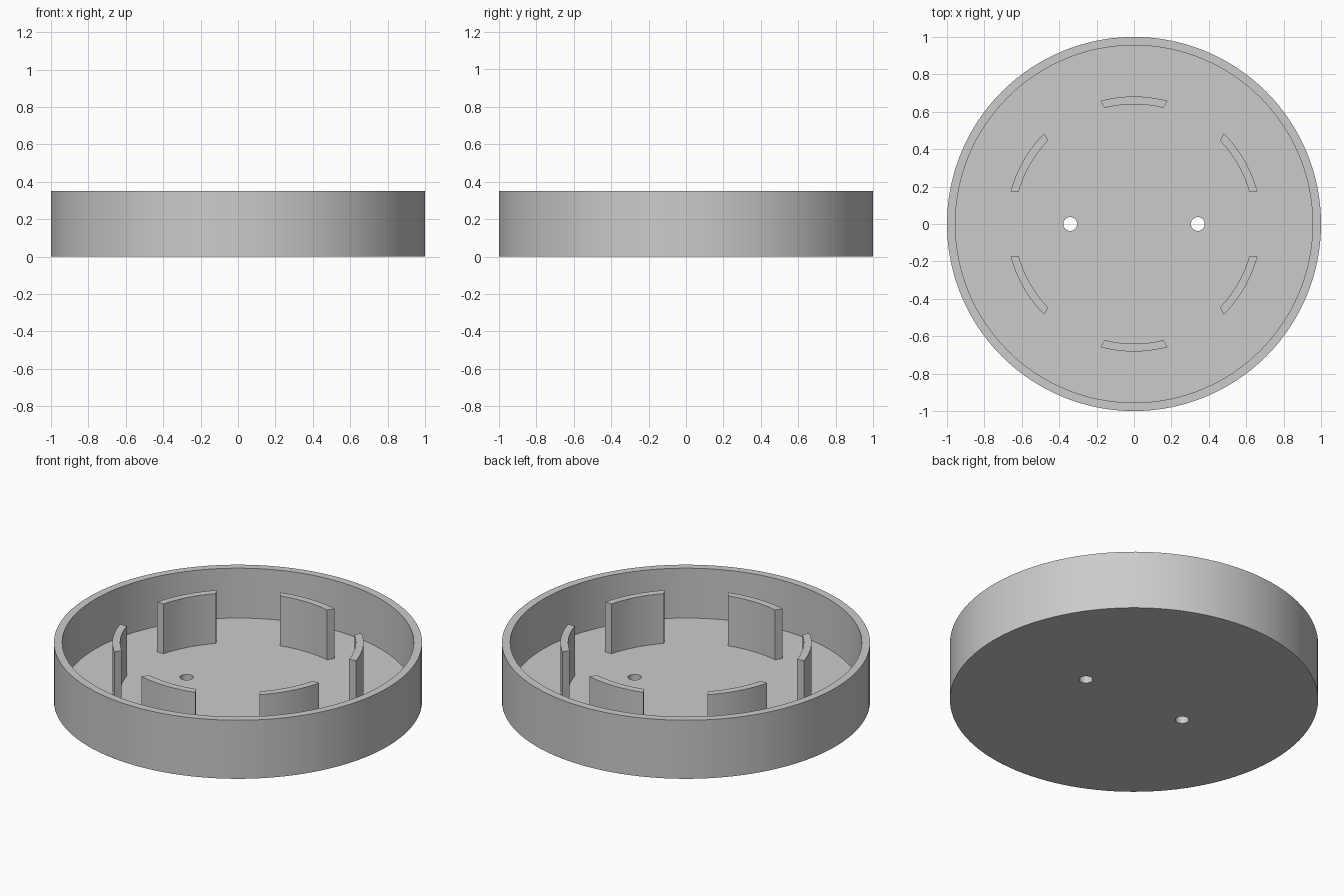
import bpy, bmesh
from math import sin, cos, asin, pi, radians

cube = bpy.data.objects.get("Cube")
if cube:
    bpy.data.objects.remove(cube, do_unlink=True)

HEIGHT, FLOOR = 0.351, 0.052
OUTER, INNER = 1.0, 0.955
TAB_OUT, TAB_IN = 0.682, 0.64
GAP = 0.174            # half width of the straight gaps between tabs
HOLE_X, HOLE_R = 0.341, 0.037

grey = bpy.data.materials.new("plain_grey")
grey.use_nodes = True
COLOUR = (0.6, 0.6, 0.6, 1)
grey.diffuse_color = COLOUR
grey.node_tree.nodes["Principled BSDF"].inputs["Base Color"].default_value = COLOUR


def make_object(name, bm):
    bmesh.ops.recalc_face_normals(bm, faces=bm.faces)
    mesh = bpy.data.meshes.new(name)
    bm.to_mesh(mesh)
    bm.free()
    mesh.materials.append(grey)
    obj = bpy.data.objects.new(name, mesh)
    bpy.context.collection.objects.link(obj)
    return obj


def select(obj):
    bpy.ops.object.select_all(action='DESELECT')
    obj.select_set(True)
    bpy.context.view_layer.objects.active = obj


def smooth(obj):
    select(obj)
    bpy.ops.object.shade_smooth_by_angle(angle=radians(30))


def extrude_outline(name, points, bottom, top):
    bm = bmesh.new()
    face = bm.faces.new([bm.verts.new((x, y, bottom)) for x, y in points])
    new = bmesh.ops.extrude_face_region(bm, geom=[face], use_keep_orig=True)["geom"]
    verts = [v for v in new if isinstance(v, bmesh.types.BMVert)]
    bmesh.ops.translate(bm, verts=verts, vec=(0, 0, top - bottom))
    return make_object(name, bm)


def circle(radius, count, cx=0):
    return [(cx + radius * cos(2 * pi * i / count), radius * sin(2 * pi * i / count))
            for i in range(count)]


# Round tray: rings joined into an outer wall, rim, inner wall and floor
bm = bmesh.new()
rings = [[bm.verts.new((x, y, z)) for x, y in circle(r, 128)]
         for r, z in ((OUTER, 0), (OUTER, HEIGHT), (INNER, HEIGHT), (INNER, FLOOR))]
for low, high in zip(rings, rings[1:]):
    for i in range(len(low)):
        j = (i + 1) % len(low)
        bm.faces.new((low[i], low[j], high[j], high[i]))
bm.faces.new(rings[0])
bm.faces.new(rings[-1])
tray = make_object("round_tray", bm)

# Two screw holes through the floor
for side in (-1, 1):
    cutter = extrude_outline("hole_cutter", circle(HOLE_R, 32, side * HOLE_X), -0.1, 0.2)
    cutter.hide_render = True
    cut = tray.modifiers.new("screw_hole", 'BOOLEAN')
    cut.operation = 'DIFFERENCE'
    cut.solver = 'EXACT'
    cut.object = cutter
    select(tray)
    bpy.ops.object.modifier_apply(modifier=cut.name)
    bpy.data.objects.remove(cutter, do_unlink=True)
smooth(tray)


# Six curved tabs, their ends cut parallel to the gaps between them
def arc(radius, centre, steps=12):
    half = pi / 6 - asin(GAP / radius)
    angles = [centre + half * (2 * i / steps - 1) for i in range(steps + 1)]
    return [(radius * cos(a), radius * sin(a)) for a in angles]


for k in range(6):
    middle = pi / 6 + k * pi / 3
    outline = arc(TAB_OUT, middle) + arc(TAB_IN, middle)[::-1]
    smooth(extrude_outline(f"curved_tab_{k + 1}", outline, FLOOR - 0.01, HEIGHT))
